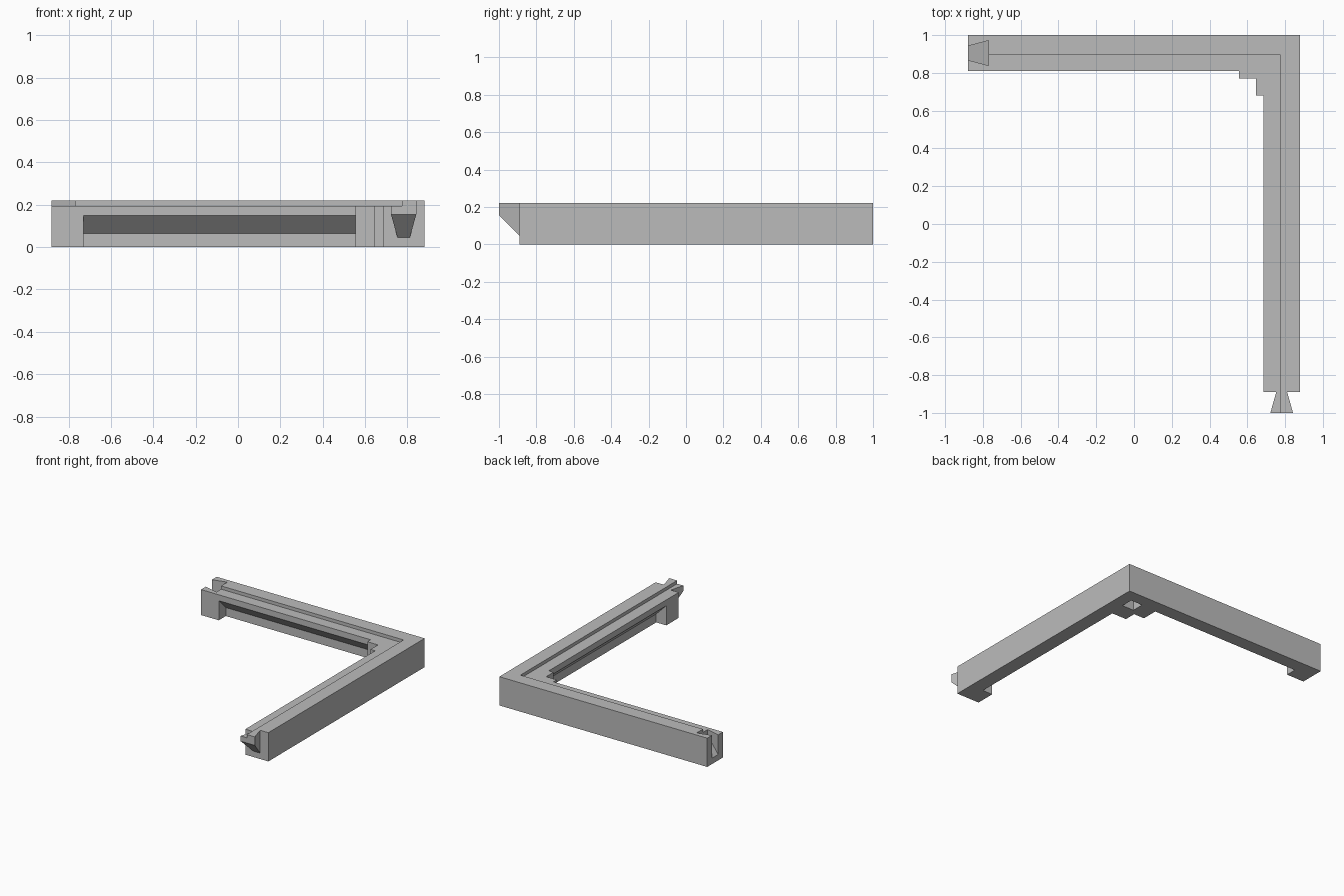
import bpy
import bmesh

cube = bpy.data.objects.get("Cube")
if cube:
    bpy.data.objects.remove(cube, do_unlink=True)

GREY = (0.5, 0.5, 0.5, 1)
material = bpy.data.materials.new("plain grey")
material.use_nodes = True
material.diffuse_color = GREY
material.node_tree.nodes["Principled BSDF"].inputs["Base Color"].default_value = GREY


def loft(name, ring_a, ring_b):
    """Closed solid between two matching rings of points."""
    bm = bmesh.new()
    a = [bm.verts.new(p) for p in ring_a]
    b = [bm.verts.new(p) for p in ring_b]
    bm.faces.new(a)
    bm.faces.new(b)
    for i in range(len(a)):
        j = (i + 1) % len(a)
        bm.faces.new((a[i], a[j], b[j], b[i]))
    bmesh.ops.recalc_face_normals(bm, faces=bm.faces)
    mesh = bpy.data.meshes.new(name)
    bm.to_mesh(mesh)
    bm.free()
    mesh.materials.append(material)
    obj = bpy.data.objects.new(name, mesh)
    bpy.context.collection.objects.link(obj)
    return obj


def prism(name, outline, low, high):
    return loft(name, [(x, y, low) for x, y in outline], [(x, y, high) for x, y in outline])


def box(name, x0, x1, y0, y1, z0, z1):
    return prism(name, [(x0, y0), (x1, y0), (x1, y1), (x0, y1)], z0, z1)


def carve(target, cutter):
    cutter.hide_render = True
    mod = target.modifiers.new("cut", 'BOOLEAN')
    mod.operation = 'DIFFERENCE'
    mod.solver = 'EXACT'
    mod.object = cutter
    bpy.context.view_layer.objects.active = target
    bpy.ops.object.modifier_apply(modifier=mod.name)


TOP = 0.22
STEP_X, STEP_Y = 0.775, 0.895   # inner edge of the raised outer rim
IN_X, IN_Y = 0.685, 0.81        # inner faces of the two arms

# L-shaped corner frame with a stepped inside corner
frame = prism("corner_frame", [
    (-0.88, 1), (0.88, 1), (0.88, -0.89), (IN_X, -0.89), (IN_X, 0.68),
    (0.645, 0.68), (0.645, 0.77), (0.555, 0.77), (0.555, IN_Y), (-0.88, IN_Y)], 0, TOP)

# Dovetail tab with a sloped underside
def tab_ring(y, low, half):
    c = 0.782
    return [(c - half, y, low), (c + half, y, low), (c + half, y, TOP), (c - half, y, TOP)]

tab = loft("dovetail_tab", tab_ring(-0.89, 0.045, 0.029), tab_ring(-1, 0.155, 0.06))

# Lowered inner ledge
ledge = box("ledge_cutter", -1, STEP_X, -1.1, STEP_Y, 0.195, 0.4)
carve(frame, ledge)
carve(tab, ledge)

# Undercuts below the inner lips, with sloped ceilings
undercut = [(-0.03, -0.05), (-0.03, 0.15), (0, 0.15), (0.085, 0.065), (0.085, -0.05)]
back_cut = loft("back_undercut_cutter",
                [(-0.73, IN_Y + d, z) for d, z in undercut],
                [(0.555, IN_Y + d, z) for d, z in undercut])
side_cut = loft("side_undercut_cutter",
                [(IN_X + d, -0.74, z) for d, z in undercut],
                [(IN_X + d, 0.68, z) for d, z in undercut])

# Square pocket under the corner
pocket = box("pocket_cutter", IN_X, 0.785, IN_Y, 0.905, -0.1, 0.15)

# Dovetail socket in the end of the back arm
def socket_ring(x, low, half):
    c = 0.905
    return [(x, c - half, low), (x, c + half, low), (x, c + half, 0.4), (x, c - half, 0.4)]

socket = loft("socket_cutter", socket_ring(-0.89, 0.035, 0.034), socket_ring(-0.77, 0.155, 0.066))

cutters = [back_cut, side_cut, pocket, socket]
for cutter in cutters:
    carve(frame, cutter)
for cutter in cutters + [ledge]:
    bpy.data.objects.remove(cutter, do_unlink=True)
